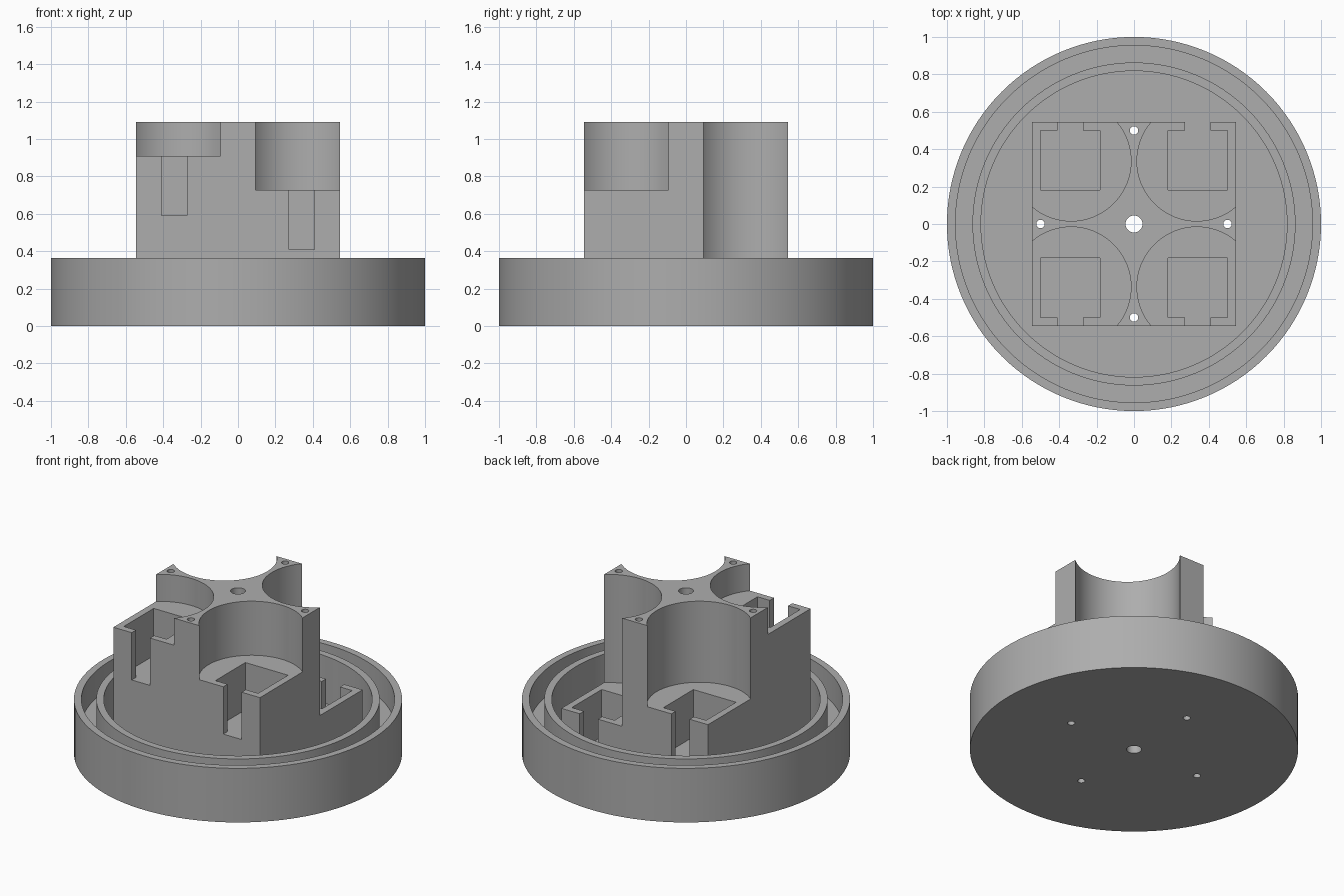
import bpy
import bmesh
import math

if "Cube" in bpy.data.objects:
    bpy.data.objects.remove(bpy.data.objects["Cube"], do_unlink=True)

U = 1 / 22          # design module: the base is 22 modules in radius
SEGMENTS = 128

grey = bpy.data.materials.new("plain grey")
grey.use_nodes = True
colour = (0.42, 0.42, 0.42, 1)
grey.diffuse_color = colour
grey.node_tree.nodes["Principled BSDF"].inputs["Base Color"].default_value = colour


def make_object(name, bm):
    bmesh.ops.recalc_face_normals(bm, faces=bm.faces)
    mesh = bpy.data.meshes.new(name)
    bm.to_mesh(mesh)
    bm.free()
    mesh.materials.append(grey)
    obj = bpy.data.objects.new(name, mesh)
    bpy.context.collection.objects.link(obj)
    return obj


def box(name, x0, x1, y0, y1, z0, z1):
    bm = bmesh.new()
    bmesh.ops.create_cube(bm, size=1)
    for v in bm.verts:
        v.co.x = (x0 if v.co.x < 0 else x1) * U
        v.co.y = (y0 if v.co.y < 0 else y1) * U
        v.co.z = (z0 if v.co.z < 0 else z1) * U
    return make_object(name, bm)


def cylinder(name, x, y, radius, z0, z1, segments=SEGMENTS):
    bm = bmesh.new()
    bmesh.ops.create_cone(bm, cap_ends=True, segments=segments,
                          radius1=radius * U, radius2=radius * U, depth=(z1 - z0) * U)
    bmesh.ops.translate(bm, verts=bm.verts, vec=(x * U, y * U, (z0 + z1) / 2 * U))
    return make_object(name, bm)


def combine(target, tool, operation):
    """Apply one boolean to the target and discard the tool."""
    tool.hide_render = True
    mod = target.modifiers.new("shape", "BOOLEAN")
    mod.operation = operation
    mod.solver = "EXACT"
    mod.object = tool
    bpy.context.view_layer.objects.active = target
    bpy.ops.object.modifier_apply(modifier=mod.name)
    bpy.data.objects.remove(tool, do_unlink=True)


# Round base: outer wall, ring groove, thin inner wall and sunken floor
body = cylinder("stepped_holder", 0, 0, 22, 0, 8)
combine(body, cylinder("groove_outer", 0, 0, 21, 4, 9), "DIFFERENCE")
inner_wall = cylinder("inner_wall", 0, 0, 19, 3, 8)
combine(body, inner_wall, "UNION")
combine(body, cylinder("recess", 0, 0, 18, 1, 9), "DIFFERENCE")

# Central square tower
combine(body, box("tower", -12, 12, -12, 12, 0.5, 24), "UNION")

# Four corner bays, each one step lower, with a square pocket and outer slot
bays = [(-1, -1, 20), (1, -1, 16), (-1, 1, 12), (1, 1, 8)]
for sx, sy, floor in bays:
    bay = cylinder("bay", sx * 7.4, sy * 7.4, 7.05, floor, 25)
    combine(body, bay, "DIFFERENCE")
    x0, x1 = sorted((sx * 4, sx * 11))
    y0, y1 = sorted((sy * 4, sy * 11))
    combine(body, box("pocket", x0, x1, y0, y1, floor - 7, floor + 1), "DIFFERENCE")
    x0, x1 = sorted((sx * 6, sx * 9))
    y0, y1 = sorted((sy * 10, sy * 12.5))
    combine(body, box("slot", x0, x1, y0, y1, floor - 7, floor + 1), "DIFFERENCE")

# Through holes: one in the centre and one in each arm
combine(body, cylinder("centre_hole", 0, 0, 1, -1, 25, 32), "DIFFERENCE")
for i in range(4):
    a = i * math.pi / 2
    hole = cylinder("arm_hole", 11 * math.cos(a), 11 * math.sin(a), 0.5, -1, 25, 24)
    combine(body, hole, "DIFFERENCE")

# Smooth curved walls, keep crisp edges
bpy.ops.object.select_all(action="DESELECT")
body.select_set(True)
bpy.context.view_layer.objects.active = body
bpy.ops.object.shade_smooth_by_angle(angle=math.radians(30))
